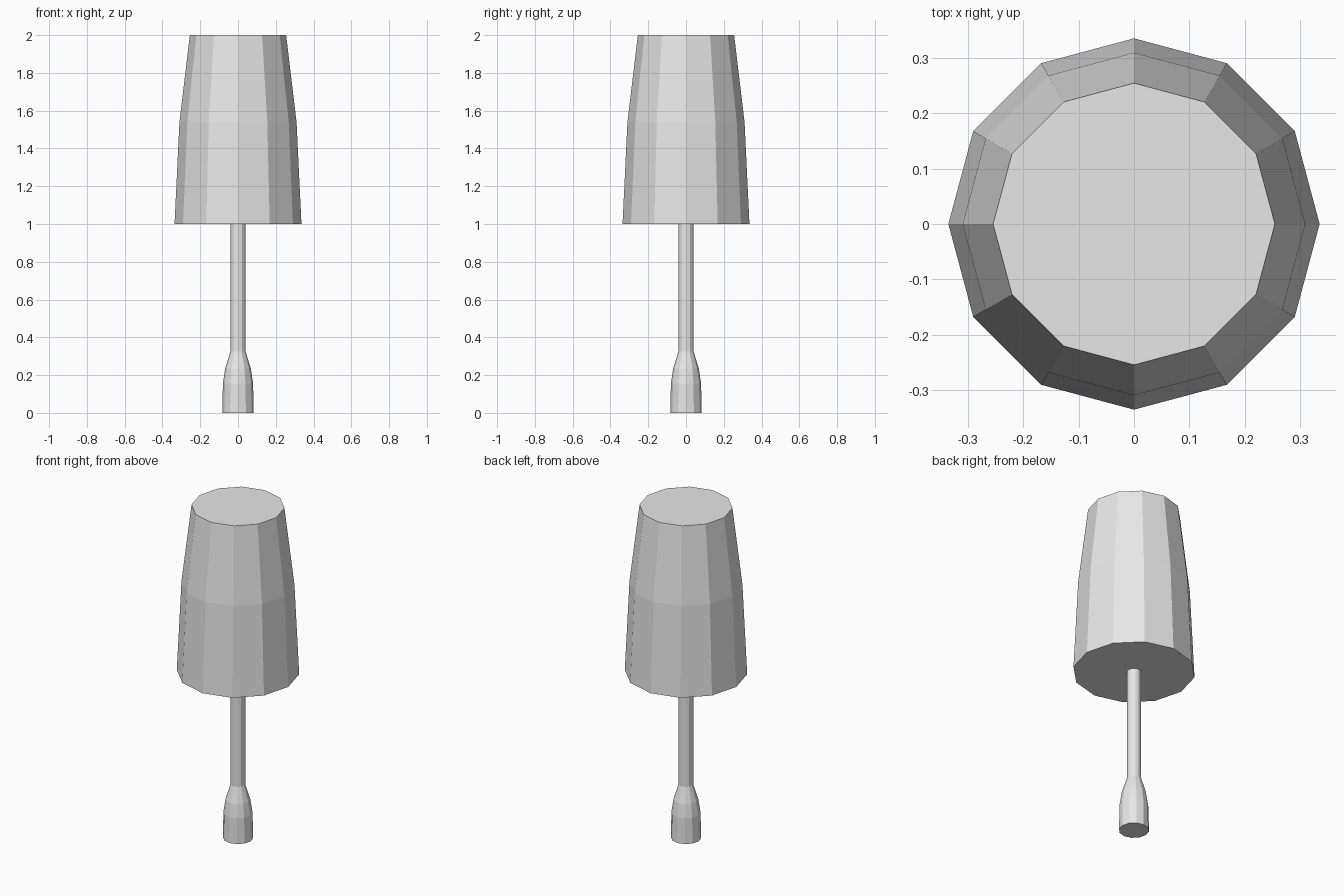
import bpy, bmesh, math

SIDES = 12

cube = bpy.data.objects.get("Cube")
if cube:
    bpy.data.objects.remove(cube, do_unlink=True)

grey = bpy.data.materials.new("light_grey")
grey.use_nodes = True
colour = (0.8, 0.8, 0.8, 1)
grey.diffuse_color = colour
grey.node_tree.nodes["Principled BSDF"].inputs["Base Color"].default_value = colour


def turned(name, profile):
    """Closed, flat-faced turned solid from (radius, height) pairs."""
    bm = bmesh.new()
    rings = []
    for r, z in profile:
        angles = [math.tau * i / SIDES for i in range(SIDES)]
        rings.append([bm.verts.new((r * math.cos(a), r * math.sin(a), z)) for a in angles])
    for low, high in zip(rings, rings[1:]):
        for i in range(SIDES):
            j = (i + 1) % SIDES
            bm.faces.new((low[i], low[j], high[j], high[i]))
    bm.faces.new(rings[0][::-1])
    bm.faces.new(rings[-1])
    mesh = bpy.data.meshes.new(name)
    bm.to_mesh(mesh)
    bm.free()
    mesh.materials.append(grey)
    obj = bpy.data.objects.new(name, mesh)
    bpy.context.collection.objects.link(obj)
    return obj


# Flared foot running into the slim stem
turned("base_and_stem", [(0.083, 0), (0.08, 0.155), (0.068, 0.235), (0.04, 0.325), (0.04, 1.0)])

# Large tapered head, closed at both ends
turned("shade", [(0.336, 1.0), (0.31, 1.54), (0.255, 2.0)])
